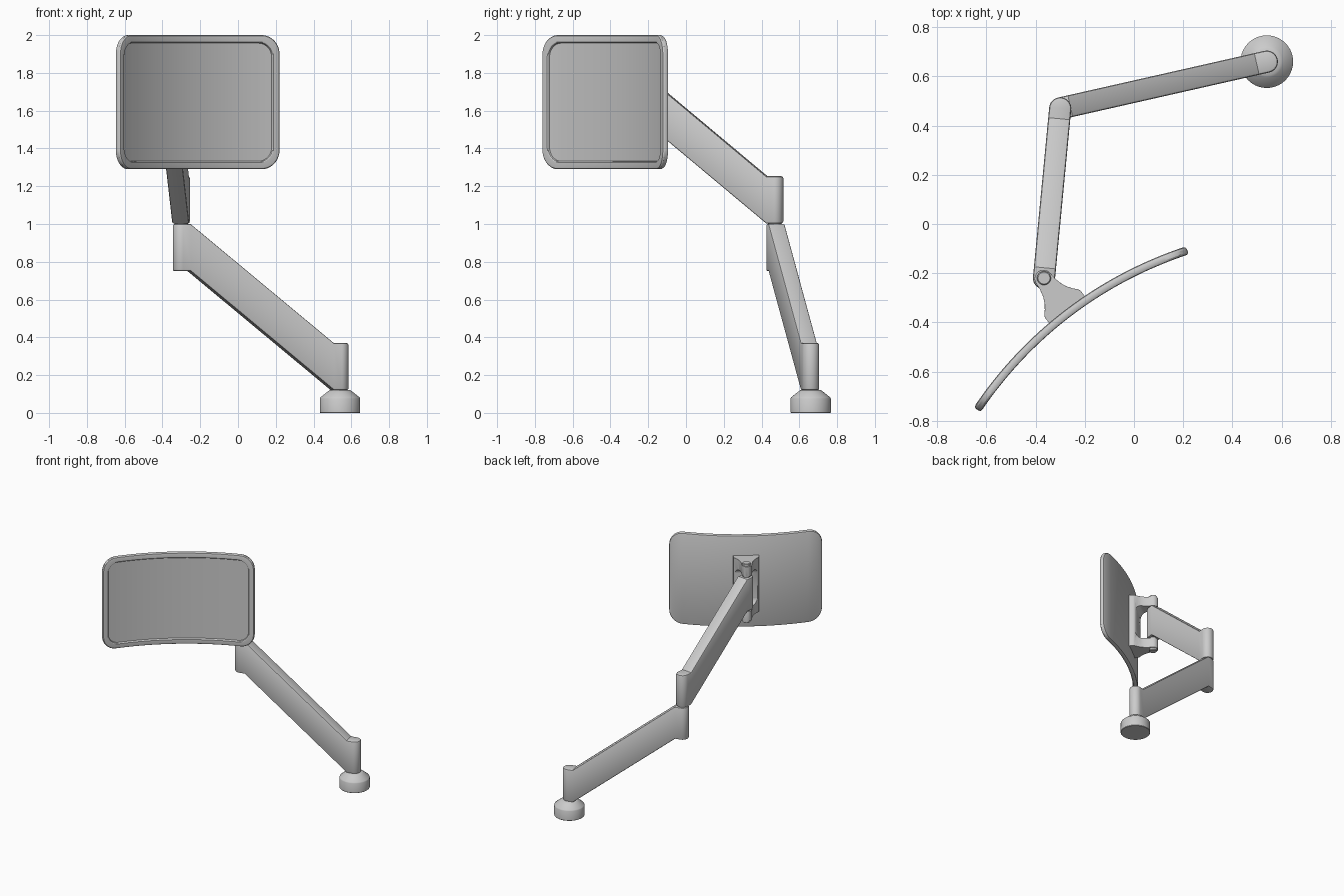
import bpy, bmesh, math
from mathutils import Vector

if "Cube" in bpy.data.objects:
    bpy.data.objects.remove(bpy.data.objects["Cube"])


def outline(u0, u1, h, r, mids=(), n=10):
    """Rounded rectangle: upper half left to right, then lower half right to left."""
    a = [math.pi / 2 * i / n for i in range(n + 1)]
    top = [(u0 + r - r * math.cos(t), h - r + r * math.sin(t)) for t in a]
    top += [(m, h) for m in mids]
    top += [(u1 - r + r * math.sin(t), h - r + r * math.cos(t)) for t in a]
    return top + [(u, -v) for u, v in reversed(top)]


def loft(name, loops, angle=35):
    """Bridge matching loops and close both ends with strips of quads."""
    bm = bmesh.new()
    rings = [[bm.verts.new(p) for p in lp] for lp in loops]
    n = len(rings[0])
    for a, b in zip(rings, rings[1:]):
        for i in range(n):
            j = (i + 1) % n
            bm.faces.new((a[i], a[j], b[j], b[i]))
    for ring in (rings[0], rings[-1]):
        for i in range(n // 2 - 1):
            bm.faces.new((ring[i], ring[i + 1], ring[n - 2 - i], ring[n - 1 - i]))
    bmesh.ops.remove_doubles(bm, verts=bm.verts, dist=1e-5)
    bmesh.ops.recalc_face_normals(bm, faces=bm.faces)
    me = bpy.data.meshes.new(name)
    bm.to_mesh(me)
    bm.free()
    ob = bpy.data.objects.new(name, me)
    bpy.context.collection.objects.link(ob)
    bpy.ops.object.select_all(action='DESELECT')
    ob.select_set(True)
    bpy.context.view_layer.objects.active = ob
    bpy.ops.object.shade_smooth_by_angle(angle=math.radians(angle))
    return ob


def turned(name, x, y, profile):
    """Round part on a vertical axis from (radius, z) pairs."""
    loft(name, [[(x + u, y + v, z) for u, v in outline(-r, r, r, r)]
                for r, z in profile])


def arm(name, start, end, z0, z1, r=0.045, height=0.25, kink=0.042, b=0.01):
    """Sloping arm with an upright rounded end on each joint axis."""
    p = Vector(start)
    d = Vector(end) - p
    L = d.length
    d.normalize()
    side = Vector((-d.y, d.x))

    def floor(s):
        f = min(1, max(0, (s - kink) / (L - 2 * kink)))
        return z0 + (z1 - z0) * f

    loops = []
    for inset, dz in ((b, 0), (b * .3, b * .3), (0, b),
                      (0, height - b), (b * .3, height - b * .3), (b, height)):
        q = r - inset
        lp = []
        for s, w in outline(-q, L + q, q, q, (kink, L - kink)):
            xy = p + d * s + side * w
            lp.append((xy.x, xy.y, floor(s) + dz))
        loops.append(lp)
    loft(name, loops)


# Base and the two arms
BASE, ELBOW, HEAD = (0.54, 0.66), (-0.30, 0.47), (-0.366, -0.22)
turned("base", *BASE, [(0.104, 0), (0.107, 0.003), (0.107, 0.076),
                       (0.104, 0.082), (0.065, 0.113), (0.055, 0.12), (0.03, 0.122)])
arm("lower_arm", BASE, ELBOW, 0.12, 0.75)
arm("upper_arm", ELBOW, HEAD, 1.003, 1.51)
turned("elbow_pin", *ELBOW, [(0.035, 0.97), (0.035, 1.03)])

# Frame of the display: along its chord, and backwards from it
MID = Vector((-0.21, -0.431))
ALONG = Vector((0.797, 0.604))
BACK = Vector((-0.604, 0.797))
SAG, R, ZC = 0.09, 1.641, 1.645


def place(a, back, z):
    xy = MID + ALONG * a + BACK * back
    return (xy.x, xy.y, ZC + z)


def bend(u, z, t):
    rho, phi = R - t, u / R
    return place(rho * math.sin(phi), SAG - R + rho * math.cos(phi), z)


# Curved display with a raised rim and sunken panel: (inset, depth towards front)
W, H, C = 0.546, 0.355, 0.10
loops = []
for inset, t in ((0.012, -0.017), (0.004, -0.014), (0, -0.006), (0, 0.008),
                 (0.004, 0.015), (0.012, 0.017), (0.036, 0.017), (0.040, 0.014),
                 (0.043, 0.005)):
    w = W - inset
    mids = [(w - C) * (i / 12 - 1) for i in range(1, 24)]
    loops.append([bend(u, z, t) for u, z in
                  outline(-w, w, H - inset, C - inset * 0.6, mids)])
loft("display", loops, 30)

# Forked bracket: flared plan extruded upright, then a gap cut for the arm end
TIP, ZB = 0.262, -0.01
half = [(TIP + 0.036 * math.cos(t), 0.036 * math.sin(t))
        for t in [math.pi / 2 * i / 8 for i in range(9)]]
half += [(0.235, 0.038), (0.205, 0.045), (0.18, 0.056), (0.158, 0.072),
         (0.142, 0.086), (0.132, 0.091), (0.098, 0.091)]
plan = half + [(b, -a) for b, a in reversed(half)]
bracket = loft("bracket", [[place(a, b, ZB + z) for b, a in plan]
                           for z in (-0.212, 0.212)])
cutter = loft("gap_cutter", [[place(a, b, ZB + z) for b, z in
                              outline(0.15, 0.42, 0.135, 0.04)] for a in (-0.2, 0.2)])
cutter.hide_render = True
cutter.hide_set(True)
cut = bracket.modifiers.new("gap", 'BOOLEAN')
cut.operation = 'DIFFERENCE'
cut.object = cutter
cut.solver = 'EXACT'
edge = bracket.modifiers.new("soft_edges", 'BEVEL')
edge.width = 0.005
edge.segments = 2
edge.limit_method = 'ANGLE'
edge.angle_limit = math.radians(50)

# Hinge pin through the bracket and arm
turned("hinge_pin", *HEAD, [(0.024, 1.405), (0.028, 1.409), (0.028, 1.861), (0.024, 1.865)])
